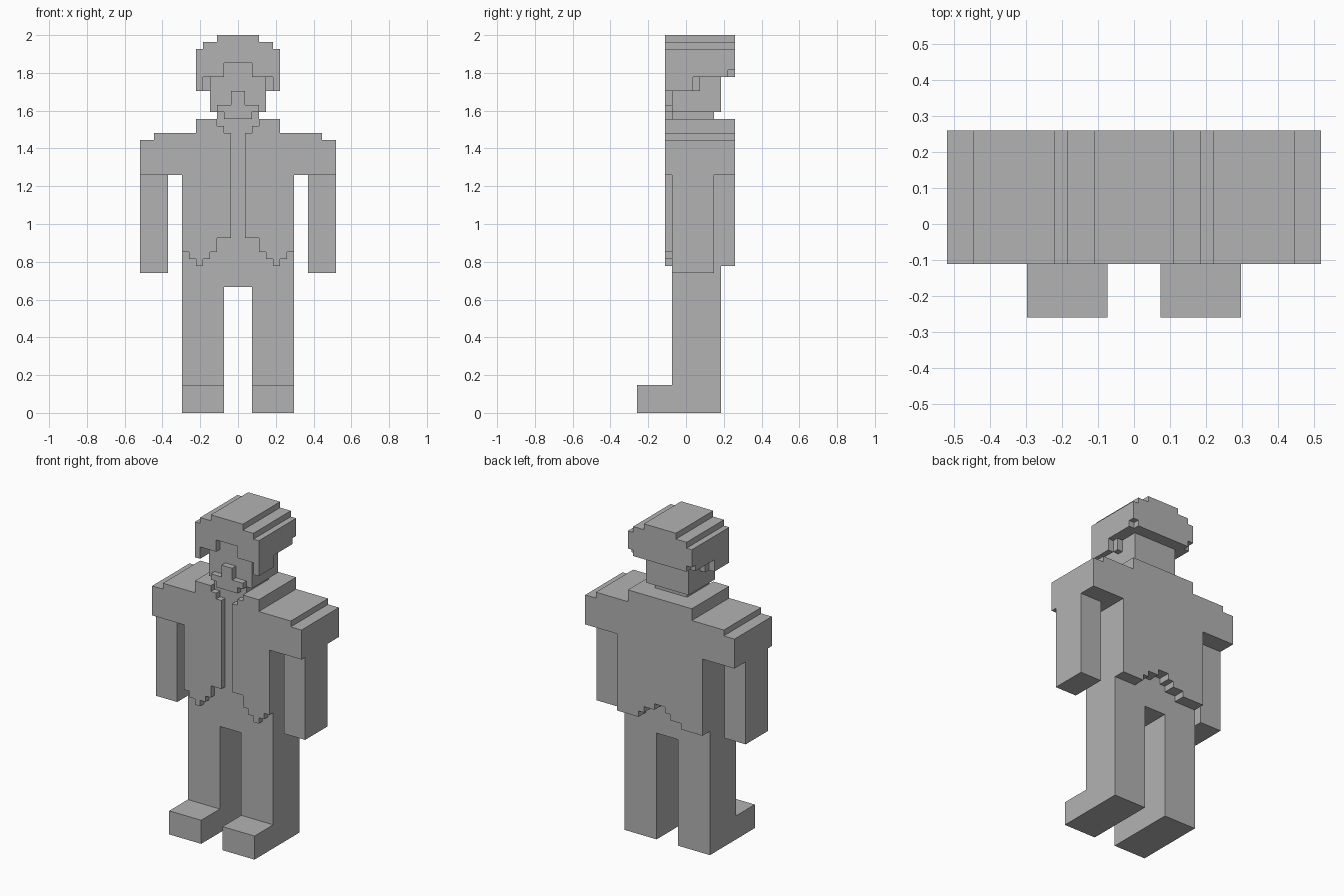
import bpy
import bmesh

cube = bpy.data.objects.get("Cube")
if cube:
    bpy.data.objects.remove(cube, do_unlink=True)

U = 2 / 54  # edge of one block

grey = bpy.data.materials.new("plain_grey")
grey.use_nodes = True
grey.diffuse_color = (0.45, 0.45, 0.45, 1)
grey.node_tree.nodes["Principled BSDF"].inputs["Base Color"].default_value = grey.diffuse_color


def prism(name, outline, y0, y1):
    """Extrude an (x, z) outline in block units from y0 to y1."""
    bm = bmesh.new()
    face = bm.faces.new([bm.verts.new((x * U, y0 * U, z * U)) for x, z in outline])
    ext = bmesh.ops.extrude_face_region(bm, geom=[face])
    moved = [g for g in ext["geom"] if isinstance(g, bmesh.types.BMVert)]
    bmesh.ops.translate(bm, verts=moved, vec=(0, (y1 - y0) * U, 0))
    bmesh.ops.recalc_face_normals(bm, faces=bm.faces)
    mesh = bpy.data.meshes.new(name)
    bm.to_mesh(mesh)
    bm.free()
    mesh.materials.append(grey)
    obj = bpy.data.objects.new(name, mesh)
    bpy.context.collection.objects.link(obj)
    return obj


def rect(x0, x1, z0, z1):
    return [(x0, z0), (x1, z0), (x1, z1), (x0, z1)]


def whole(half):
    """Complete a +x half outline, running from bottom to top, with its mirror."""
    return half + [(-x, z) for x, z in reversed(half)]


def pair(name, outline, y0, y1):
    for side, s in (("left", 1), ("right", -1)):
        prism(f"{side}_{name}", [(s * x, z) for x, z in outline], y0, y1)


# Limbs
pair("foot", rect(2, 8, 0, 4), -7, -2)
pair("arm", rect(10, 14, 20, 34), -2, 4)

# Sleeve and shoulder steps shared by every jacket layer
shoulder = [(8, 34), (14, 34), (14, 39), (12, 39), (12, 40), (6, 40), (6, 42)]

# Legs, trunk and the middle of the jacket
prism("trunk", whole([(2, 18), (2, 0), (8, 0)] + shoulder), -2, 5)

# Open jacket front with stepped hem and collar
hem = [(1, 25), (3, 25), (3, 23), (4, 23), (4, 22), (5, 22), (5, 21),
       (6, 21), (6, 22), (7, 22), (7, 23), (8, 23)]
collar = [(3, 42), (3, 41), (2, 41), (2, 40), (1, 40)]
pair("jacket_front", hem + shoulder + collar, -3, -2)

# Jacket back with a ragged notch in the hem
notch = [(-8, 21), (-4, 21), (-4, 22), (-2, 22), (-2, 23), (-1, 23), (-1, 24),
         (1, 24), (1, 23), (3, 23), (3, 22), (4, 22), (4, 21), (8, 21)]
prism("jacket_back", notch + shoulder + [(-x, z) for x, z in reversed(shoulder)], 5, 7)

# Head
prism("neck", rect(-3, 3, 42, 43), -2, 4)
prism("head", rect(-4, 4, 43, 48), -2, 5)
prism("nose_and_beard", whole([(2, 42), (2, 43), (3, 43), (3, 44), (1, 44), (1, 46)]), -3, -2)

# Hair in layers from the fringe to the back
crown = [(6, 52), (5, 52), (5, 53), (3, 53), (3, 54)]
prism("hair_fringe", whole([(2, 50), (2, 48), (6, 48)] + crown), -3, -2)
prism("hair_cap", whole([(6, 48)] + crown), -2, 6)
prism("hair_back", whole([(5, 48), (5, 49), (6, 49)] + crown), 6, 7)
pair("sideburn", rect(5, 6, 46, 48), -3, 1)
pair("ear", rect(4, 5, 46, 48), 1, 2)
